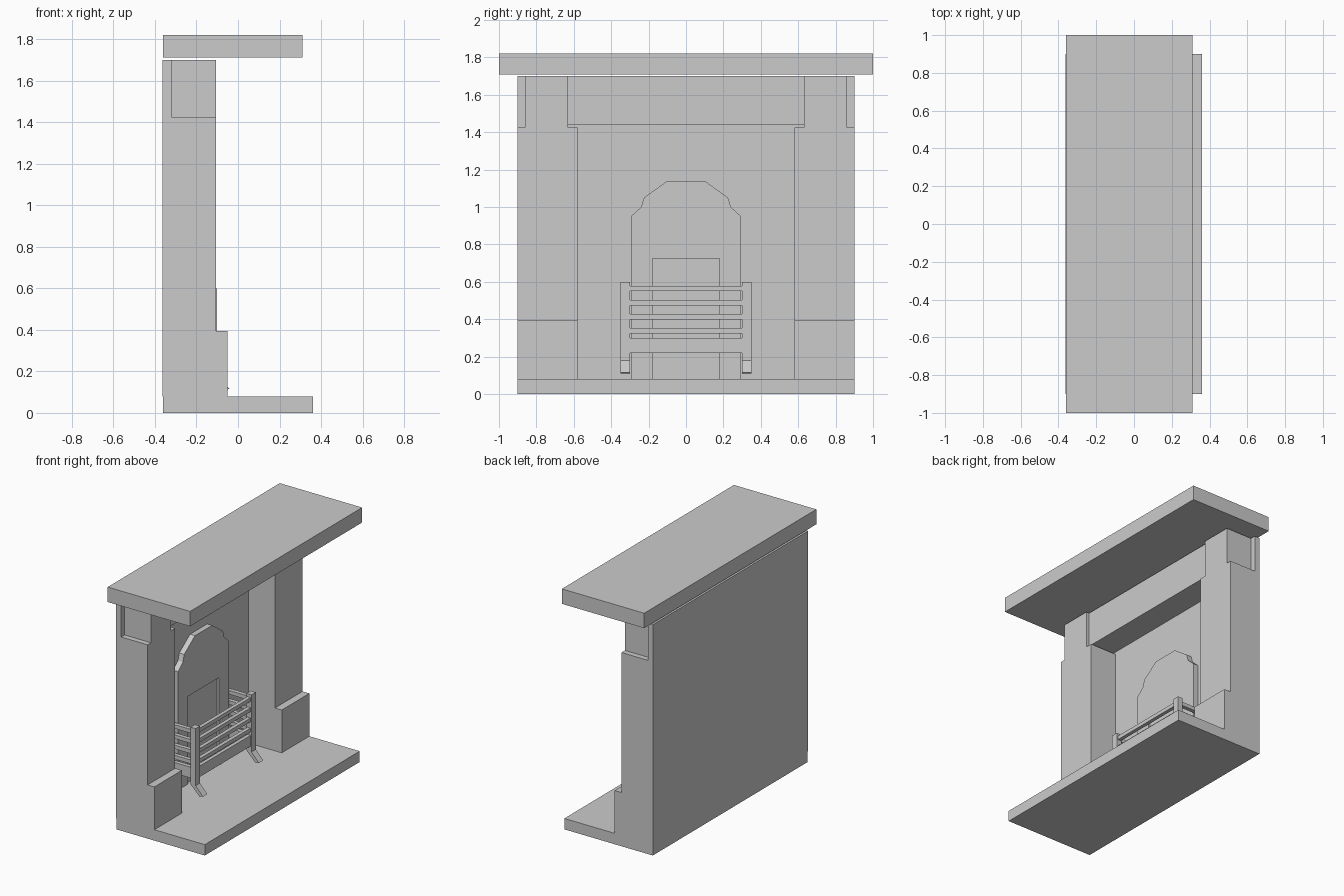
import bpy

if "Cube" in bpy.data.objects:
    bpy.data.objects.remove(bpy.data.objects["Cube"])


def mesh_object(name, verts, faces):
    me = bpy.data.meshes.new(name)
    me.from_pydata(verts, [], faces)
    ob = bpy.data.objects.new(name, me)
    bpy.context.collection.objects.link(ob)
    return ob


def prism(name, bottom, top):
    """Close two matching outlines into a solid."""
    n = len(bottom)
    faces = [tuple(range(n))[::-1], tuple(range(n, 2 * n))]
    faces += [(i, (i + 1) % n, n + (i + 1) % n, n + i) for i in range(n)]
    return mesh_object(name, bottom + top, faces)


def box(name, x0, x1, y0, y1, z0, z1):
    ring = [(x0, y0), (x1, y0), (x1, y1), (x0, y1)]
    return prism(name, [(x, y, z0) for x, y in ring], [(x, y, z1) for x, y in ring])


def plate(name, outline, x0, x1):
    """Extrude a y-z outline along x."""
    return prism(name, [(x0, y, z) for y, z in outline], [(x1, y, z) for y, z in outline])


def mirror_y(ob):
    ob.modifiers.new("Mirror", 'MIRROR').use_axis = (False, True, False)
    return ob


# Hearth, back wall and shelf
box("hearth", -0.36, 0.36, -0.9, 0.9, 0, 0.08)
box("back_wall", -0.363, -0.32, -0.9, 0.9, 0.08, 1.70)
box("mantel_shelf", -0.36, 0.31, -1, 1, 1.71, 1.82)

# Pillars, each with a plinth and a narrower capital
mirror_y(box("pillar", -0.32, -0.105, 0.58, 0.9, 0.08, 1.425))
mirror_y(box("plinth", -0.105, -0.05, 0.58, 0.9, 0.08, 0.395))
mirror_y(box("capital", -0.32, -0.105, 0.63, 0.86, 1.425, 1.70))
box("lintel", -0.32, -0.13, -0.63, 0.63, 1.44, 1.70)

# Arched fireback with a shallow square recess
half = [(0.295, 0.08), (0.295, 0.95), (0.24, 1.0), (0.225, 1.05), (0.1, 1.14)]
arch = half + [(-y, z) for y, z in reversed(half)]
plate("arch_back", arch, -0.32, -0.295)
notch = [(-0.18, 0.08), (-0.18, 0.725), (0.18, 0.725), (0.18, 0.08)]
plate("arch_front", arch + notch, -0.295, -0.28)

# Grate posts with splayed feet
mirror_y(box("grate_post", -0.14, -0.10, 0.30, 0.35, 0.18, 0.60))
foot = [(-0.14, 0.18), (-0.07, 0.11), (-0.04, 0.115), (-0.10, 0.18)]
mirror_y(prism("grate_foot", [(x, 0.30, z) for x, z in foot],
               [(x, 0.35, z) for x, z in foot]))

# Grate bars across the front and along the sides
for i in range(4):
    z = 0.325 + i * 0.075
    box(f"front_bar_{i + 1}", -0.135, -0.108, -0.30, 0.30, z, z + 0.028)
    mirror_y(box(f"side_bar_{i + 1}", -0.32, -0.14, 0.31, 0.34, z, z + 0.028))
box("grate_front_panel", -0.135, -0.108, -0.30, 0.30, 0.22, 0.30)
mirror_y(box("grate_side_panel", -0.32, -0.14, 0.31, 0.34, 0.22, 0.30))
